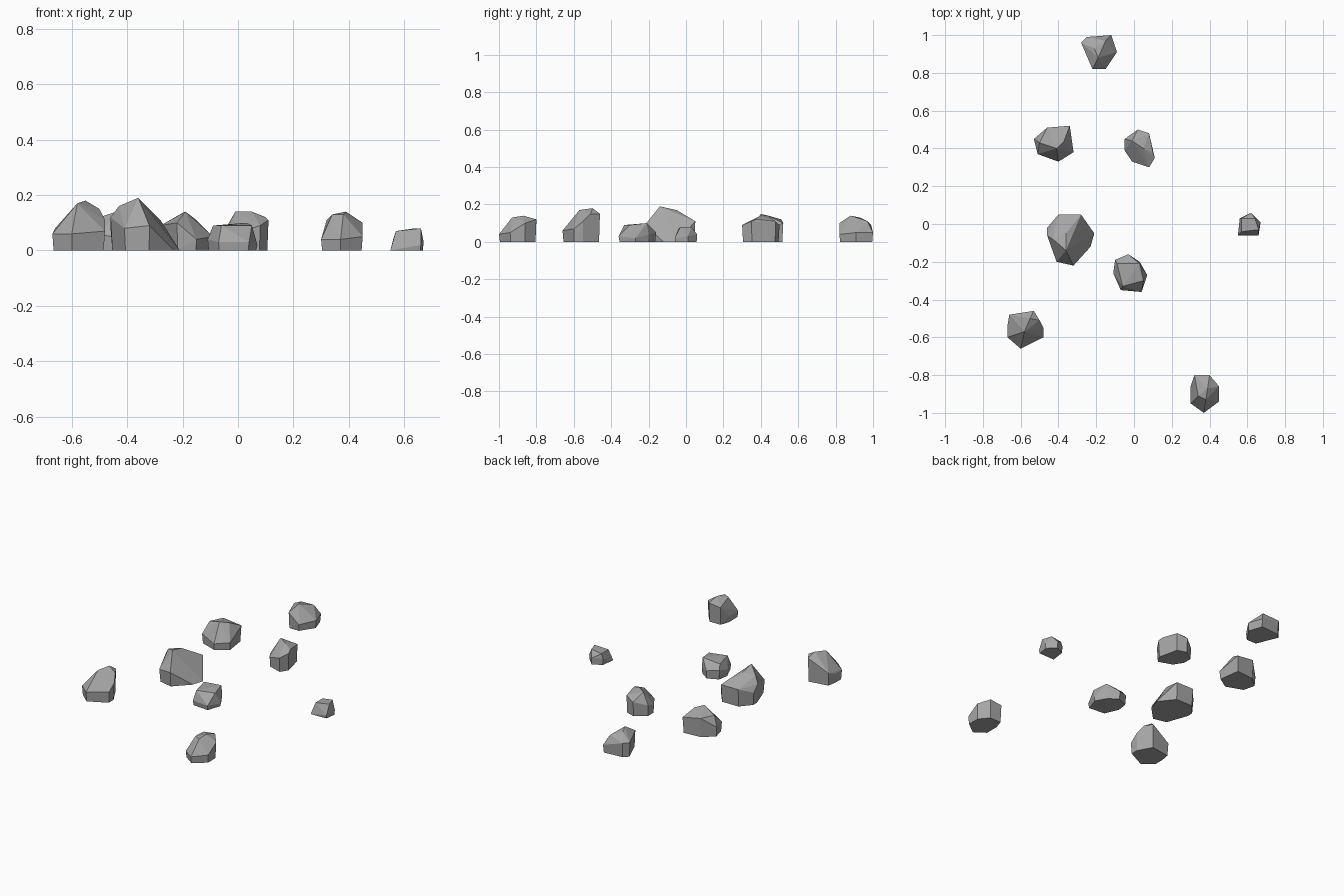
import bpy
import bmesh
import math
from mathutils import Vector

# Remove the default object only
default_cube = bpy.data.objects.get("Cube")
if default_cube:
    bpy.data.objects.remove(default_cube, do_unlink=True)

CM = 0.01           # rock outlines are given in hundredths of a unit
FOOT_TAPER = 0.95   # the footprint is slightly narrower than the widest rim


def make_material(name, colour):
    material = bpy.data.materials.new(name)
    material.use_nodes = True
    material.diffuse_color = colour
    shader = next(n for n in material.node_tree.nodes if n.type == "BSDF_PRINCIPLED")
    shader.inputs["Base Color"].default_value = colour
    shader.inputs["Roughness"].default_value = 0.9
    return material


stone_grey = make_material("stone_grey", (0.38, 0.38, 0.38, 1.0))


def make_rock(name, centre, rim, crown):
    """Faceted boulder: hull around a flat footprint, a widest rim and a crown."""
    bm = bmesh.new()
    footprint = [(x * FOOT_TAPER, y * FOOT_TAPER, 0) for x, y, z in rim]
    for point in footprint + rim + crown:
        bm.verts.new(Vector(point) * CM)
    hull = bmesh.ops.convex_hull(bm, input=bm.verts[:], use_existing_faces=False)

    # Drop points that ended up inside the hull
    inside = {v for v in hull["geom_interior"] if isinstance(v, bmesh.types.BMVert)}
    inside.update(v for v in bm.verts if not v.link_faces)
    bmesh.ops.delete(bm, geom=list(inside), context="VERTS")

    # Merge nearly coplanar triangles into clean facets
    bmesh.ops.dissolve_limit(bm, angle_limit=math.radians(4),
                             verts=bm.verts[:], edges=bm.edges[:])
    bmesh.ops.recalc_face_normals(bm, faces=bm.faces[:])

    mesh = bpy.data.meshes.new(name)
    bm.to_mesh(mesh)
    bm.free()
    mesh.materials.append(stone_grey)
    rock = bpy.data.objects.new(name, mesh)
    rock.location = (centre[0], centre[1], 0)
    bpy.context.collection.objects.link(rock)
    return rock


# Rocks at the back
make_rock("back_rock", centre=(-0.18, 0.91),
          rim=[(-10, 5, 9), (-7, 8, 9), (6, 9, 5), (9, 0, 5), (3, -9, 4), (-4, -9, 10)],
          crown=[(-1, -3, 14), (-3, 2, 13), (3, 6, 11)])

make_rock("back_right_rock", centre=(-0.43, 0.42),
          rim=[(-10, 3, 6), (-3, 9, 12), (9, 10, 10), (11, -4, 5), (3, -9, 4), (-8, -5, 6)],
          crown=[(-7, 1, 12), (6, 2, 14), (2, -2, 15)])

make_rock("back_left_rock", centre=(0.03, 0.40),
          rim=[(-8, -1, 5), (-8, 5, 7), (-1, 10, 9), (5, 8, 11), (8, -5, 11),
               (5, -10, 9), (-4, -7, 6)],
          crown=[(-4, 4, 14), (2, 0, 14), (7, -2, 12)])

# Rocks in the middle
make_rock("large_rock", centre=(-0.33, -0.08),
          rim=[(-13, 6, 8), (-7, 13, 11), (5, 13, 11), (12, 3, 0), (10, -4, 0),
               (1, -14, 9), (-8, -12, 8), (-13, 2, 12)],
          crown=[(-3, -6, 19), (-10, 0, 16), (-3, 3, 17)])

make_rock("flat_topped_rock", centre=(-0.03, -0.26),
          rim=[(-8, 0, 4), (-7, 7, 6), (0, 10, 5), (6, 6, 4), (10, -1, 2),
               (7, -10, 3), (-4, -9, 3)],
          crown=[(-6, 5, 9), (6, 5, 10), (8, -4, 9), (-3, -7, 9)])

make_rock("small_left_rock", centre=(0.61, 0),
          rim=[(-6, -6, 0), (-5, 3, 4), (1, 6, 4), (6, 1, 3), (5, -6, 2)],
          crown=[(-4, 3, 7), (3, 3, 8), (5, -3, 8), (-4, -4, 7)])

# Rocks at the front
make_rock("front_right_rock", centre=(-0.58, -0.56),
          rim=[(-9, 2, 6), (-8, 8, 8), (5, 10, 15), (10, 1, 11), (10, -4, 7),
               (-2, -10, 6), (-9, -4, 6)],
          crown=[(0, -1, 17), (3, 6, 18), (8, 5, 15)])

make_rock("front_left_rock", centre=(0.37, -0.90),
          rim=[(-7, 4, 4), (-5, 10, 11), (3, 10, 12), (8, 4, 10), (8, -4, 5),
               (0, -10, 4), (-7, -5, 4)],
          crown=[(-3, -1, 13), (2, 3, 14), (1, -3, 13)])
